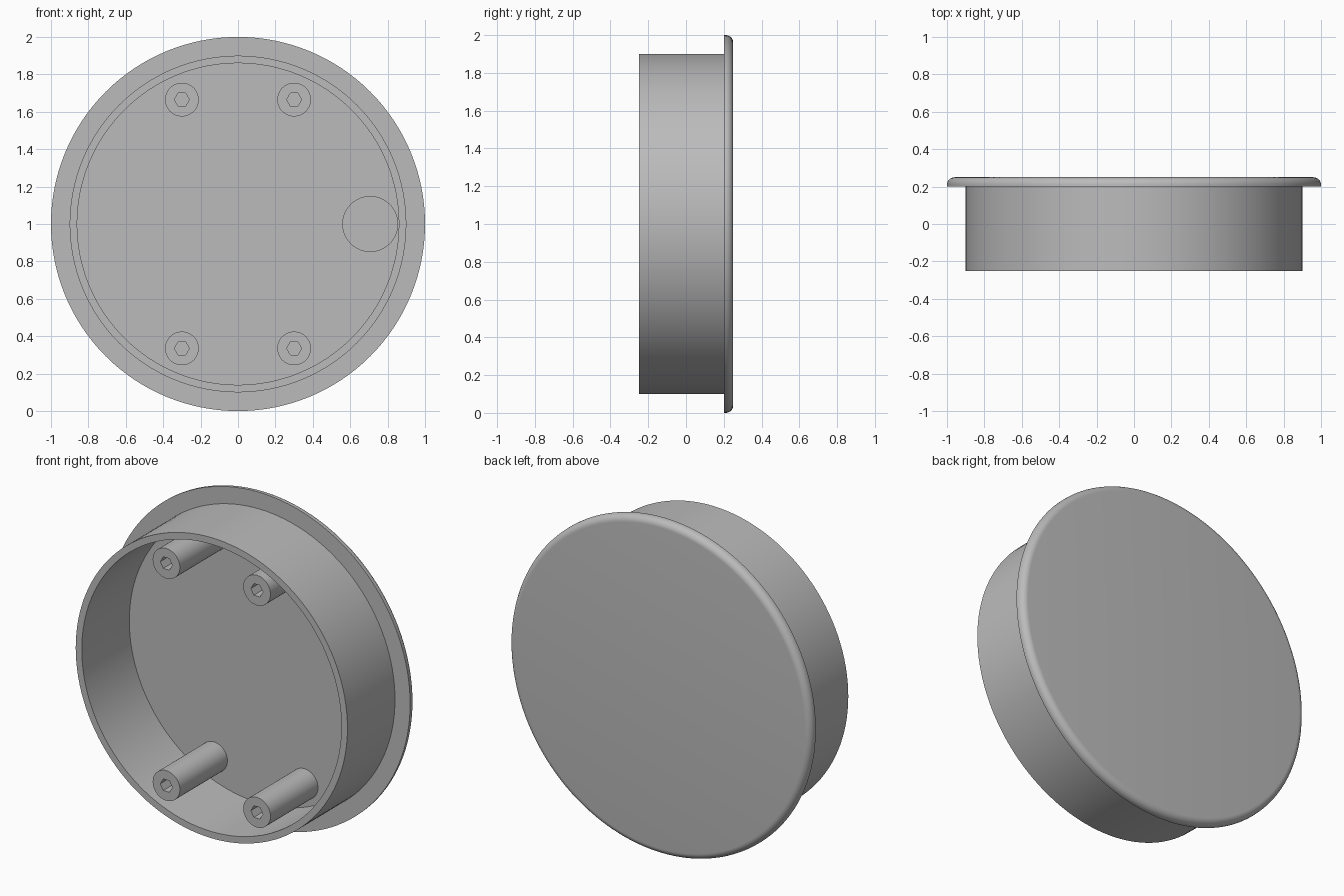
import bpy
import bmesh
from math import sin, cos, pi, radians
from mathutils import Vector

cube = bpy.data.objects.get("Cube")
if cube:
    bpy.data.objects.remove(cube, do_unlink=True)

FRONT, FLOOR, BACK = -0.25, 0.2, 0.25
CENTRE_Z = 1.0

grey = bpy.data.materials.new("plain_grey")
grey.use_nodes = True
grey.diffuse_color = (0.5, 0.5, 0.5, 1)
grey.node_tree.nodes["Principled BSDF"].inputs["Base Color"].default_value = (0.5, 0.5, 0.5, 1)


def make_object(name, bm):
    bmesh.ops.recalc_face_normals(bm, faces=bm.faces)
    mesh = bpy.data.meshes.new(name)
    bm.to_mesh(mesh)
    bm.free()
    mesh.materials.append(grey)
    obj = bpy.data.objects.new(name, mesh)
    bpy.context.collection.objects.link(obj)
    return obj


def prism(name, x, z, radius, sides, y0, y1):
    """Regular prism lying along y."""
    bm = bmesh.new()
    ring = [bm.verts.new((x + radius * cos(2 * pi * i / sides), y0,
                          z + radius * sin(2 * pi * i / sides))) for i in range(sides)]
    face = bm.faces.new(ring)
    grown = bmesh.ops.extrude_face_region(bm, geom=[face], use_keep_orig=True)["geom"]
    moved = [v for v in grown if isinstance(v, bmesh.types.BMVert)]
    bmesh.ops.translate(bm, verts=moved, vec=(0, y1 - y0, 0))
    return make_object(name, bm)


def activate(obj):
    bpy.ops.object.select_all(action="DESELECT")
    obj.select_set(True)
    bpy.context.view_layer.objects.active = obj


def cut(obj, cutter):
    activate(obj)
    mod = obj.modifiers.new("cut", "BOOLEAN")
    mod.operation = "DIFFERENCE"
    mod.solver = "EXACT"
    mod.object = cutter
    bpy.ops.object.modifier_apply(modifier=mod.name)
    bpy.data.objects.remove(cutter, do_unlink=True)


def smooth(obj):
    activate(obj)
    bpy.ops.object.shade_smooth_by_angle(angle=radians(30))


# Cap: round wall and flange with a rounded back edge, turned around y
fillet = 0.04
profile = [(0, FLOOR), (0.86, FLOOR), (0.86, FRONT), (0.9, FRONT), (0.9, FLOOR), (1, FLOOR)]
for i in range(9):
    a = i / 8 * pi / 2
    profile.append((1 - fillet + fillet * cos(a), BACK - fillet + fillet * sin(a)))
profile.append((0, BACK))

bm = bmesh.new()
verts = [bm.verts.new((r, y, 0)) for r, y in profile]
edges = [bm.edges.new(pair) for pair in zip(verts, verts[1:])]
bmesh.ops.spin(bm, geom=verts + edges, cent=(0, 0, 0), axis=(0, 1, 0),
               angle=2 * pi, steps=128, use_duplicate=False)
bmesh.ops.remove_doubles(bm, verts=bm.verts, dist=0.0001)
bmesh.ops.translate(bm, verts=bm.verts, vec=Vector((0, 0, CENTRE_Z)))
cap = make_object("cap", bm)

# Shallow round pocket in the inner floor
cut(cap, prism("pocket_cutter", 0.707, CENTRE_Z, 0.147, 64, FLOOR - 0.1, FLOOR + 0.02))
smooth(cap)

# Four screw posts with hexagonal sockets
for side, sx in (("right", -1), ("left", 1)):
    for level, sz in (("lower", -1), ("upper", 1)):
        x, z = 0.3 * sx, CENTRE_Z + 0.665 * sz
        post = prism(f"{level}_{side}_post", x, z, 0.09, 48, FRONT, FLOOR + 0.01)
        cut(post, prism("socket_cutter", x, z, 0.04, 6, FRONT - 0.1, FLOOR))
        smooth(post)
